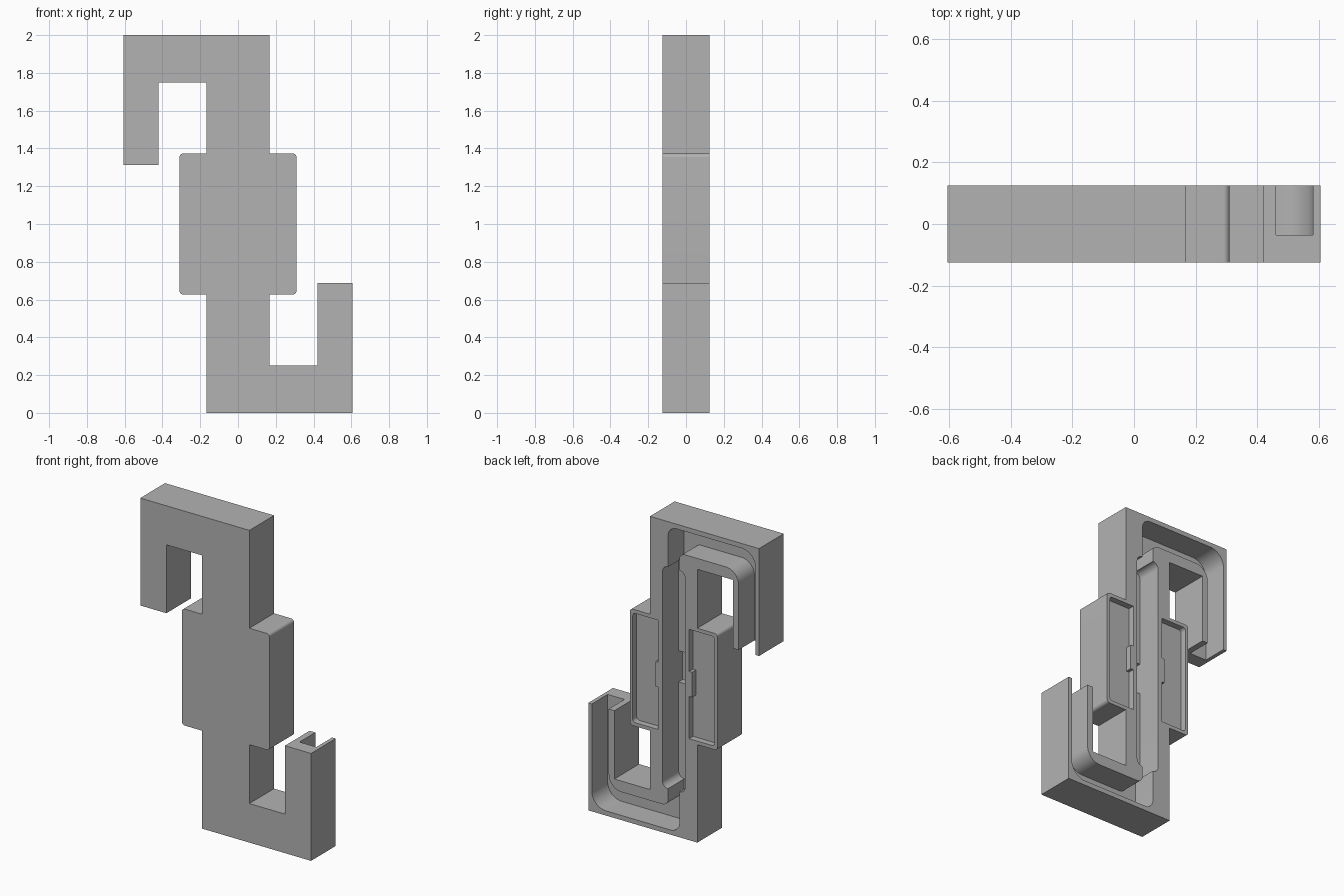
import bpy, bmesh
from math import radians
from mathutils import Vector

old = bpy.data.objects.get("Cube")
if old:
    bpy.data.objects.remove(old, do_unlink=True)

grey = bpy.data.materials.new("plain_grey")
grey.use_nodes = True
tone = (0.45, 0.45, 0.45, 1)
grey.diffuse_color = tone
grey.node_tree.nodes["Principled BSDF"].inputs["Base Color"].default_value = tone


def turned(points):
    """Half turn about the middle of the model."""
    return [(-p[0], 2 - p[1], *p[2:]) for p in points]


def rounded(points, steps=8):
    """Outline with corners rounded by the optional third value."""
    out = []
    for i, p in enumerate(points):
        c = Vector(p[:2])
        r = p[2] if len(p) > 2 else 0
        if not r:
            out.append(c)
            continue
        a = c + (Vector(points[i - 1][:2]) - c).normalized() * r
        b = c + (Vector(points[(i + 1) % len(points)][:2]) - c).normalized() * r
        centre = a + b - c
        for k in range(steps + 1):
            d = a.lerp(b, k / steps) - centre
            out.append(centre + d.normalized() * r)
    return out


def slab(name, points, y0, y1):
    """Extrude an x-z outline from y0 to y1."""
    bm = bmesh.new()
    face = bm.faces.new([bm.verts.new((p.x, y0, p.y)) for p in rounded(points)])
    grown = bmesh.ops.extrude_face_region(bm, geom=[face])["geom"]
    verts = [g for g in grown if isinstance(g, bmesh.types.BMVert)]
    bmesh.ops.translate(bm, verts=verts, vec=(0, y1 - y0, 0))
    bmesh.ops.recalc_face_normals(bm, faces=bm.faces)
    mesh = bpy.data.meshes.new(name)
    bm.to_mesh(mesh)
    bm.free()
    mesh.materials.append(grey)
    ob = bpy.data.objects.new(name, mesh)
    bpy.context.collection.objects.link(ob)
    return ob


# Body: two opposed hooks joined by a wider middle block
half = [(-.31, .627, .02), (-.168, .627), (-.168, 0), (.605, 0), (.605, .688),
        (.42, .688), (.42, .25), (.168, .25), (.168, .627), (.31, .627, .02)]
body = slab("double_hook_body", half + turned(half), -.125, .125)

# Recesses in the back
hook = [(.58, .8), (.58, .03, .1), (-.04, .03, .06), (-.04, .4), (.04, .4),
        (.04, .18, .04), (.46, .18, .09), (.46, .8)]
side = [(.11, .65), (.11, .92), (.13, .92), (.13, 1.08), (.11, 1.08),
        (.11, 1.35), (.29, 1.35, .02), (.29, .65, .02)]
shaft = [(-.08, .29, .04), (.08, .29, .04)]
core = [(-.08, .9), (.08, .9)]
recesses = [("hook_channel", hook, -.035), ("hook_channel_turned", turned(hook), -.035),
            ("side_pocket", side, .085), ("side_pocket_turned", turned(side), .085),
            ("shaft_channel", shaft + turned(shaft), -.04),
            ("core_pocket", core + turned(core), -.08)]

bpy.context.view_layer.objects.active = body
for name, points, floor in recesses:
    cutter = slab(name, points, floor, .2)
    cutter.hide_render = True
    mod = body.modifiers.new(name, "BOOLEAN")
    mod.operation = "DIFFERENCE"
    mod.solver = "EXACT"
    mod.object = cutter
    bpy.ops.object.modifier_apply(modifier=mod.name)
    bpy.data.objects.remove(cutter, do_unlink=True)

# Smooth the round corners, keep the edges crisp
body.select_set(True)
bpy.ops.object.shade_smooth_by_angle(angle=radians(30))
